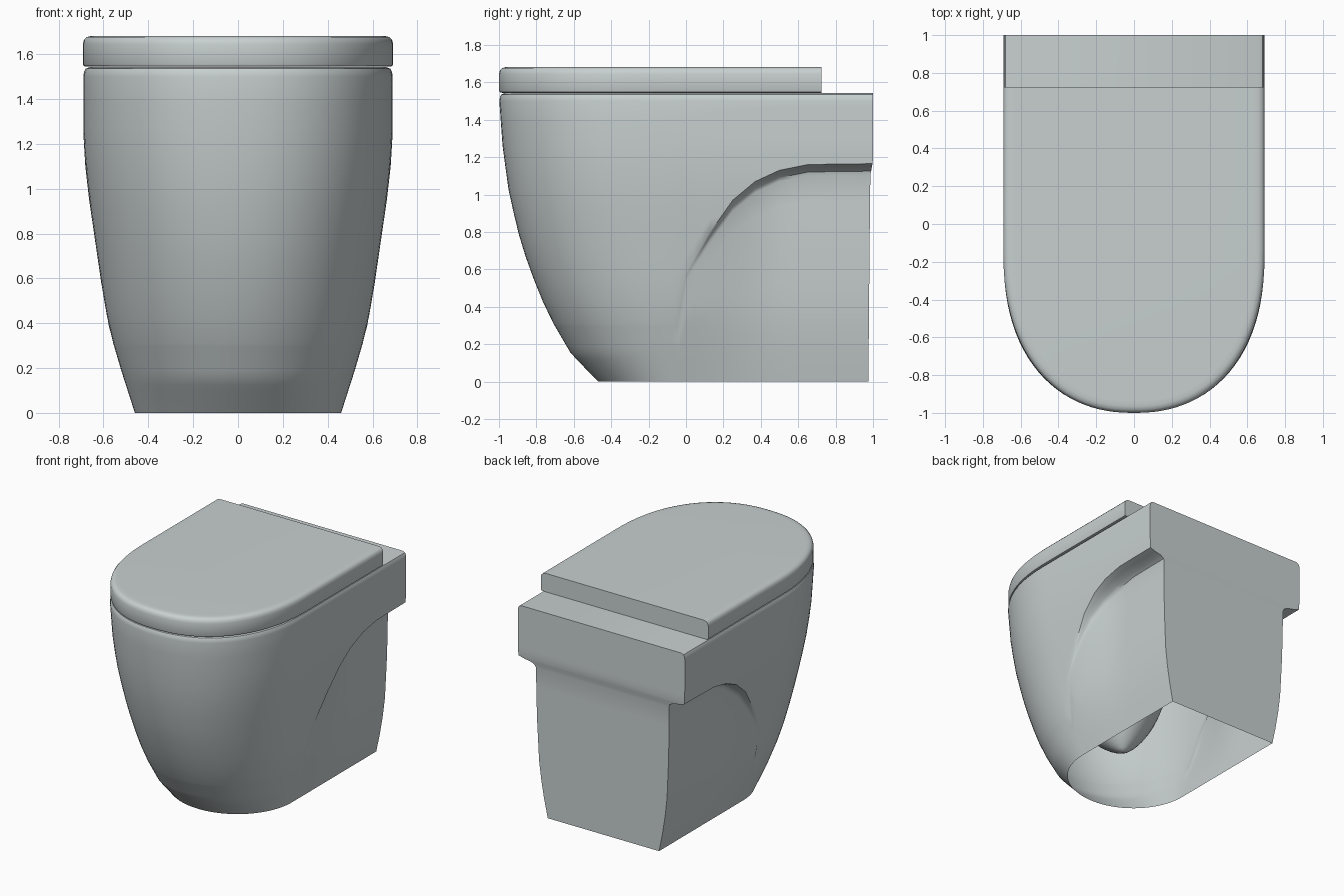
import bpy, bmesh
from math import sin, cos, pi, radians

cube = bpy.data.objects.get("Cube")
if cube:
    bpy.data.objects.remove(cube)

ceramic = bpy.data.materials.new("pale grey ceramic")
ceramic.use_nodes = True
COLOUR = (0.58, 0.63, 0.63, 1)
ceramic.diffuse_color = COLOUR
ceramic.node_tree.nodes["Principled BSDF"].inputs["Base Color"].default_value = COLOUR


def interp(table, v):
    """Piecewise linear lookup in a short table of pairs."""
    if v <= table[0][0]:
        return table[0][1]
    for (a, fa), (b, fb) in zip(table, table[1:]):
        if v <= b:
            return fa + (fb - fa) * (v - a) / (b - a)
    return table[-1][1]


def smooth(t):
    t = max(0, min(1, t))
    return t * t * (3 - 2 * t)


def finish(name, rings, cap_bottom, cap_top, angle):
    """Skin closed rings of equal length into one object."""
    bm = bmesh.new()
    vs = [[bm.verts.new(p) for p in ring] for ring in rings]
    n = len(vs[0])
    for lo, hi in zip(vs, vs[1:]):
        for i in range(n):
            j = (i + 1) % n
            bm.faces.new((lo[i], lo[j], hi[j], hi[i]))
    if cap_top:
        bm.faces.new(vs[-1])
    if cap_bottom:
        bm.faces.new(vs[0][::-1])
    bmesh.ops.recalc_face_normals(bm, faces=bm.faces)
    mesh = bpy.data.meshes.new(name)
    bm.to_mesh(mesh)
    bm.free()
    mesh.materials.append(ceramic)
    ob = bpy.data.objects.new(name, mesh)
    bpy.context.collection.objects.link(ob)
    bpy.ops.object.select_all(action='DESELECT')
    ob.select_set(True)
    bpy.context.view_layer.objects.active = ob
    bpy.ops.object.shade_smooth_by_angle(angle=radians(angle))


def mirrored(half):
    """Complete a half ring that starts and ends on the centre plane."""
    return half + [(-x, y, z) for x, y, z in half[-2:0:-1]]


def nose_arc(t, hw, back, nose, power):
    """Point on the rounded front, from side (t=0) to tip (t=1)."""
    c, s = max(0, cos(t * pi / 2)), sin(t * pi / 2)
    return hw * c ** power, back - (back - nose) * s ** power


# Pedestal profiles over height, and the upper edge of the side recess over depth
WIDTH = [(0, .46), (.18, .518), (.37, .574), (.58, .61), (.8, .642), (.95, .664), (1.1, .681), (1.25, .69)]
NOSE = [(0, -.47), (.15, -.615), (.36, -.738), (.55, -.815), (.73, -.88), (1, -.945), (1.25, -.98), (1.5, -.998)]
REAR = [(0, .975), (1.1, .985), (1.18, 1)]
RECESS = [(0, .46), (.2, .502), (.4, .528), (.75, .545), (1.1, .55)]
EDGE = [(-.06, .3), (0, .57), (.13, .79), (.25, .96), (.37, 1.06), (.5, 1.12), (.65, 1.15), (.9, 1.155)]
SIDE = [1, .8, .65, .57, .5, .43, .37, .31, .25, .19, .13, .08, .04, 0]
ARC = 24
LOW, HIGH = 8, 10
RIM = [(1.52, .003), (1.535, .01), (1.543, .03)]


def column(kind, value):
    """One vertical line of the pedestal wall, bottom to rim."""
    depth = 1 if kind == "back" else value if kind == "side" else -.06
    edge = interp(EDGE, depth)
    rows = [((edge - .05) * i / LOW, 1, 0) for i in range(LOW + 1)]
    rows += [(edge - .03, .95, 0), (edge - .014, .75, 0), (edge - .004, .35, 0), (edge + .01, 0, 0)]
    rows += [(edge + .01 + (1.49 - edge) * i / HIGH, 0, 0) for i in range(1, HIGH + 1)]
    rows += [(z, 0, inset) for z, inset in RIM]
    pts = []
    for z, cut, inset in rows:
        hw = interp(WIDTH, z) - inset
        rear = interp(REAR, z)
        if kind == "arc":
            x, y = nose_arc(value, hw, -.02 - .1 * z, interp(NOSE, z) + inset, 1 - .08 * z)
        else:
            y = min(depth, rear)
            f = smooth((depth + .05) / .58) * cut
            x = 0 if kind == "back" else hw + (min(hw, interp(RECESS, z)) - hw) * f
        pts.append((x, y, z))
    return pts


cols = [column("back", 0)] + [column("side", y) for y in SIDE]
cols += [column("arc", i / ARC) for i in range(ARC + 1)]
rings = [mirrored(list(row)) for row in zip(*cols)]
finish("pedestal", rings, False, True, 40)

# Lid: rounded along sides and front, flat at the back
lid = []
for z, inset in [(1.544, .016), (1.547, .004), (1.556, 0), (1.645, 0), (1.664, .005), (1.676, .016), (1.681, .035), (1.682, .06)]:
    hw, rear = .692 - inset, .725
    half = [(0, rear, z)] + [(hw, y, z) for y in (rear, .4, .1)]
    half += [(*nose_arc(i / 28, hw, -.14, -1 + inset, .88), z) for i in range(29)]
    lid.append(mirrored(half))
finish("lid", lid, True, True, 40)

# Underside of the bowl tapering down inside the hollow pedestal
bowl = []
for i in range(1, 15):
    a = i / 14 * pi / 2
    r, z = sin(a) ** 1.5, 1.0 - .76 * cos(a)
    y = -.12 - .12 * r
    bowl.append([(.4 * r * cos(k * pi / 16), y + .42 * r * sin(k * pi / 16), z) for k in range(32)])
bowl.append([(x, y, 1.5) for x, y, z in bowl[-1]])
finish("bowl_underside", bowl, True, False, 60)
